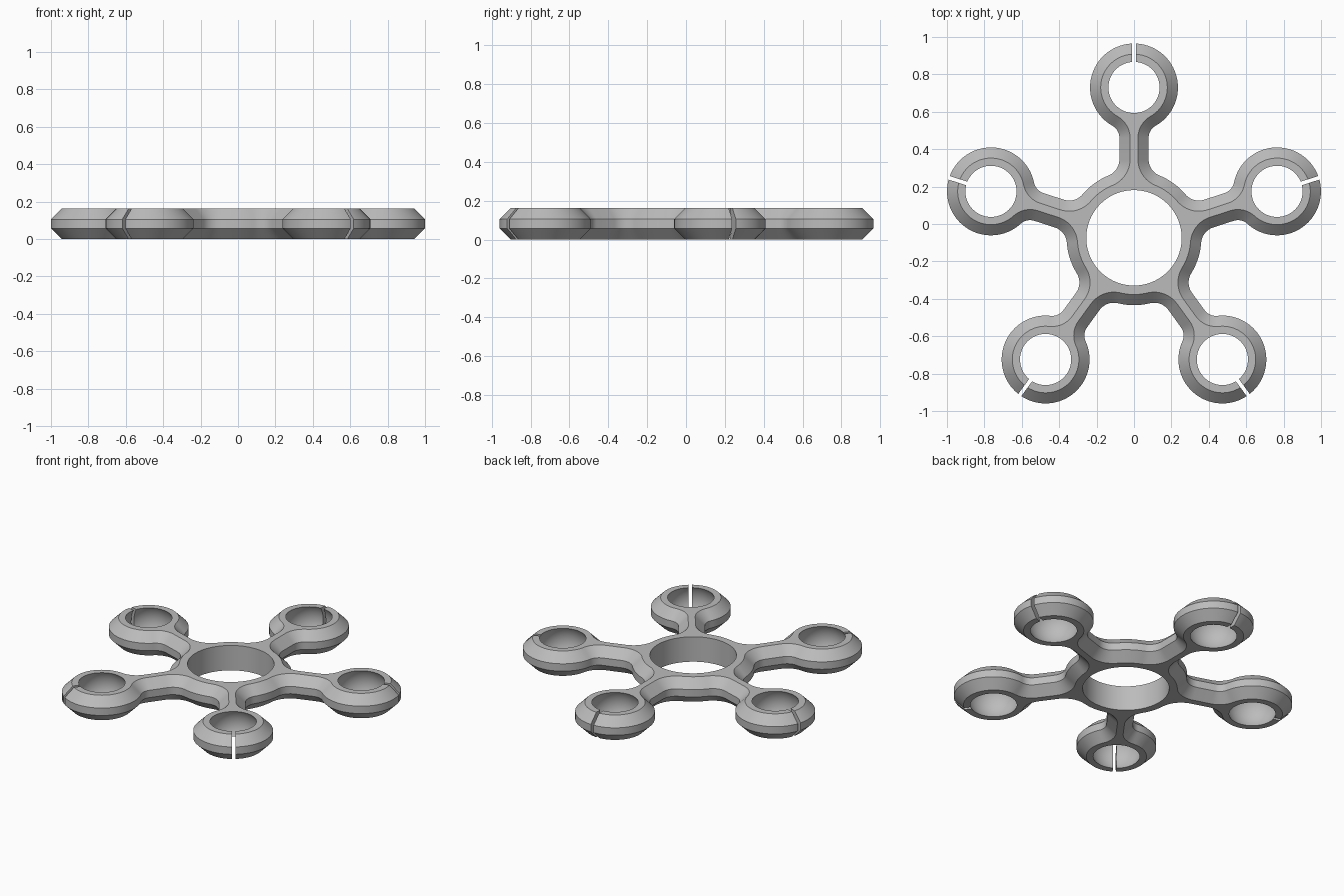
import bpy, bmesh, math
from mathutils import Vector, Matrix

if "Cube" in bpy.data.objects:
    bpy.data.objects.remove(bpy.data.objects["Cube"])

ARMS, CY = 5, -0.074           # arm count, hub centre y
HUB_R, HUB_HOLE = 0.36, 0.255
RING_D, RING_R, RING_HOLE = 0.804, 0.235, 0.137
ARM_HALF, HEIGHT, CHAMFER = 0.078, 0.162, 0.057
HUB_FILLET_U, RING_FILLET_U = 0.42, 0.534


def fillet_radius(du, r):
    """Radius of the arc tangent to the arm side and to a circle of radius r."""
    return (ARM_HALF ** 2 + du ** 2 - r ** 2) / (2 * (r - ARM_HALF))


def arc(cu, cv, r, a0, a1, n, skip=1):
    return [(cu + r * math.cos(a0 + (a1 - a0) * i / n),
             cv + r * math.sin(a0 + (a1 - a0) * i / n)) for i in range(skip, n + 1)]


def outline(d):
    """Closed star outline, inset by d."""
    f1 = fillet_radius(HUB_FILLET_U, HUB_R)
    du = RING_D - RING_FILLET_U
    f2 = fillet_radius(du, RING_R)
    c1, c2 = ARM_HALF + f1, ARM_HALF + f2
    phi = math.atan2(c1, HUB_FILLET_U)
    half = arc(0, 0, HUB_R - d, math.pi / ARMS, phi, 6, 0)
    half += arc(HUB_FILLET_U, c1, f1 + d, math.pi + phi, 1.5 * math.pi, 12)
    half += arc(RING_FILLET_U, c2, f2 + d, -math.pi / 2, math.atan2(-c2, du), 10, 0)
    half += arc(RING_D, 0, RING_R - d, math.atan2(c2, -du), 0, 36)
    arm = [(u, -v) for u, v in half] + half[-2:0:-1]
    pts = []
    for k in range(ARMS):
        a = math.pi / 2 + k * math.tau / ARMS
        c, s = math.cos(a), math.sin(a)
        pts += [(u * c - v * s, u * s + v * c + CY) for u, v in arm]
    return pts


def make_object(name, bm):
    me = bpy.data.meshes.new(name)
    bmesh.ops.recalc_face_normals(bm, faces=bm.faces)
    bm.to_mesh(me)
    bm.free()
    ob = bpy.data.objects.new(name, me)
    bpy.context.collection.objects.link(ob)
    return ob


# chamfered star body, lofted through four levels
bm = bmesh.new()
levels = [(CHAMFER, 0), (0, CHAMFER), (0, HEIGHT - CHAMFER), (CHAMFER, HEIGHT)]
loops = [[bm.verts.new((x, y, z)) for x, y in outline(d)] for d, z in levels]
n = len(loops[0])
for lo, hi in zip(loops, loops[1:]):
    for i in range(n):
        j = (i + 1) % n
        bm.faces.new((lo[i], lo[j], hi[j], hi[i]))
bm.faces.new(loops[0][::-1])
bm.faces.new(loops[-1])
body = make_object("spinner_body", bm)

# cutters: hub bore, round ball sockets, snap slits
cutters = []
bm = bmesh.new()
bmesh.ops.create_cone(bm, cap_ends=True, segments=96, radius1=HUB_HOLE, radius2=HUB_HOLE,
                      depth=1, matrix=Matrix.Translation((0, CY, HEIGHT / 2)))
cutters.append(make_object("hub_bore_cutter", bm))
socket_r = math.hypot(RING_HOLE, HEIGHT / 2)
sockets, slits = bmesh.new(), bmesh.new()
for k in range(ARMS):
    turn = Matrix.Translation((0, CY, HEIGHT / 2)) @ Matrix.Rotation(math.pi / 2 + k * math.tau / ARMS, 4, 'Z')
    bmesh.ops.create_uvsphere(sockets, u_segments=64, v_segments=32, radius=socket_r,
                              matrix=turn @ Matrix.Translation((RING_D, 0, 0)))
    bmesh.ops.create_cube(slits, size=1, matrix=turn @ Matrix.Translation((RING_D + 0.2, 0, 0))
                          @ Matrix.Diagonal((0.2, 0.02, 0.5, 1)))
cutters += [make_object("socket_cutter", sockets), make_object("slit_cutter", slits)]

bpy.context.view_layer.objects.active = body
for cut in cutters:
    cut.hide_render = True
    mod = body.modifiers.new(cut.name, 'BOOLEAN')
    mod.operation, mod.solver, mod.object = 'DIFFERENCE', 'EXACT', cut
    bpy.ops.object.modifier_apply(modifier=mod.name)
    bpy.data.objects.remove(cut)

# plain grey finish, smooth curves with crisp chamfer edges
grey = bpy.data.materials.new("grey")
grey.diffuse_color = (0.5, 0.5, 0.5, 1)
grey.use_nodes = True
grey.node_tree.nodes["Principled BSDF"].inputs["Base Color"].default_value = grey.diffuse_color
body.data.materials.clear()
body.data.materials.append(grey)
body.select_set(True)
bpy.ops.object.shade_smooth_by_angle(angle=math.radians(30))
